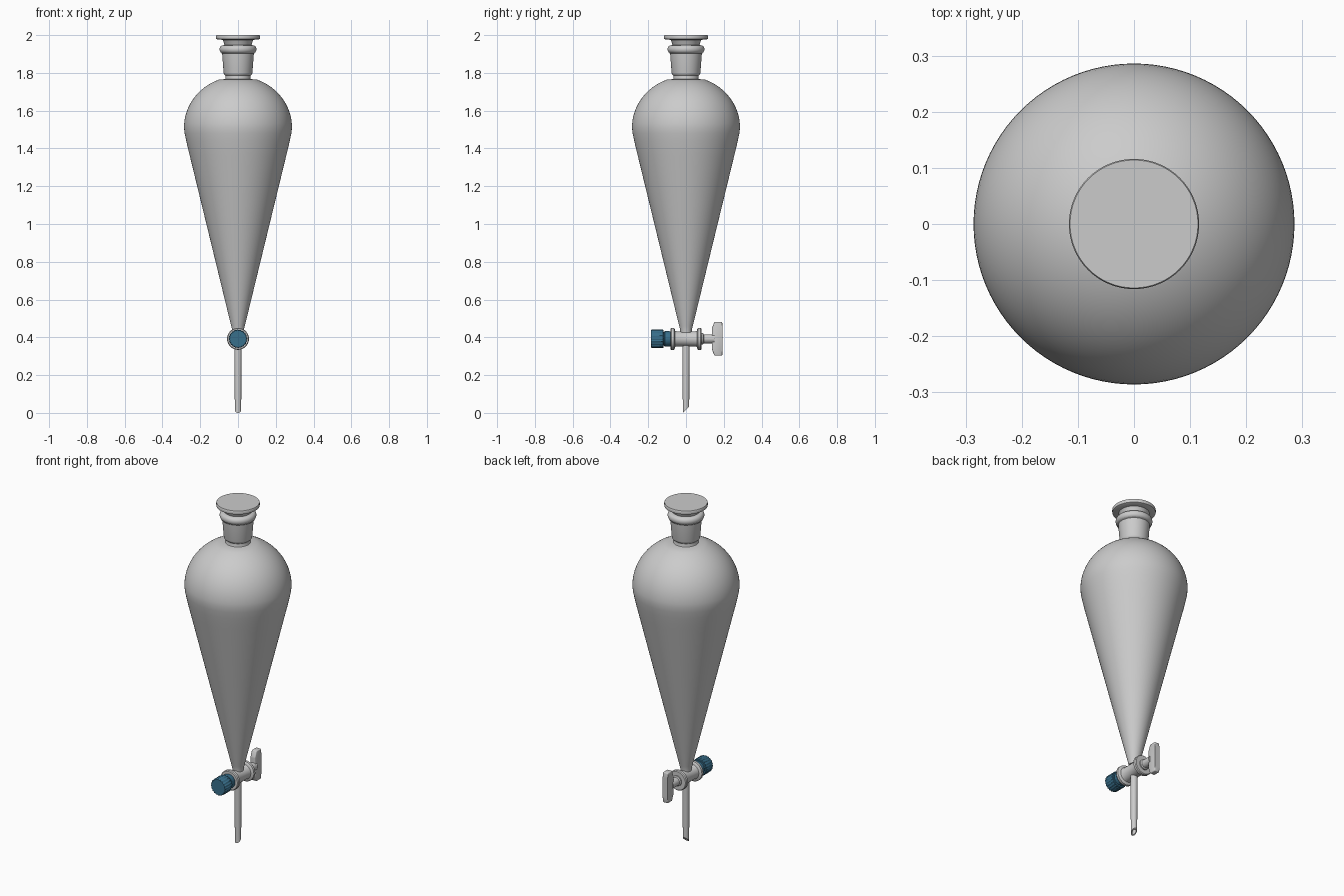
import bpy, bmesh
from math import sin, cos, pi, radians
from mathutils import Vector

if "Cube" in bpy.data.objects:
    bpy.data.objects.remove(bpy.data.objects["Cube"])

VALVE_Z = 0.392


def finish(name, bm, mat=None, angle=35):
    bmesh.ops.remove_doubles(bm, verts=bm.verts, dist=1e-5)
    bmesh.ops.recalc_face_normals(bm, faces=bm.faces)
    me = bpy.data.meshes.new(name)
    bm.to_mesh(me)
    bm.free()
    ob = bpy.data.objects.new(name, me)
    bpy.context.collection.objects.link(ob)
    if mat:
        me.materials.append(mat)
    bpy.ops.object.select_all(action='DESELECT')
    ob.select_set(True)
    bpy.context.view_layer.objects.active = ob
    bpy.ops.object.shade_smooth_by_angle(angle=radians(angle))
    return ob


def lathe(name, profile, axis='Z', n=64, rib=0, closed=False, mat=None, shape=None):
    """Spin (radius, height) points; rib sinks every second pair of sides."""
    bm = bmesh.new()
    rings = []
    for r, h in profile:
        ring = []
        for i in range(n):
            a = 2 * pi * i / n
            q = max(r - (rib if i % 4 > 1 else 0), 0)
            p = Vector((q * cos(a), q * sin(a), h))
            if axis == 'Y':
                p = Vector((p.x, h, p.y + VALVE_Z))
            if shape:
                p = shape(p)
            ring.append(bm.verts.new(p))
        rings.append(ring)
    pairs = list(zip(rings, rings[1:]))
    if closed:
        pairs.append((rings[-1], rings[0]))
    for a, b in pairs:
        for i in range(n):
            j = (i + 1) % n
            bm.faces.new((a[i], a[j], b[j], b[i]))
    return finish(name, bm, mat)


blue = bpy.data.materials.new("blue_plastic")
blue.diffuse_color = (0.04, 0.16, 0.26, 1)
blue.use_nodes = True
blue.node_tree.nodes["Principled BSDF"].inputs["Base Color"].default_value = blue.diffuse_color

# Pear-shaped flask: cone, elliptical shoulder, then the ground-joint neck
body = [(0, 0.425), (0.030, 0.425), (0.031, 0.44), (0.036, 0.46), (0.255, 1.36),
        (0.265, 1.40), (0.274, 1.44), (0.2825, 1.48)]
for i in range(17):
    a = radians(69.5) * i / 16
    body.append((0.286 * cos(a), 1.51 + 0.272 * sin(a)))
body += [(0.068, 1.767), (0.066, 1.772), (0.066, 1.785), (0.074, 1.792), (0.076, 1.80),
         (0.084, 1.902), (0.092, 1.906)]
for i in range(9):
    a = radians(-70 + 140 * i / 8)
    body.append((0.080 + 0.018 * cos(a), 1.925 + 0.021 * sin(a)))
body += [(0.072, 1.947), (0.062, 1.80), (0, 1.80)]
lathe("flask_body", body, n=96)

# Stopper with a flat flanged top
lathe("stopper", [(0, 1.82), (0.062, 1.82), (0.070, 1.945), (0.073, 1.95), (0.077, 1.968),
                  (0.082, 1.975), (0.108, 1.977), (0.115, 1.980), (0.116, 1.984),
                  (0.116, 1.997), (0.114, 2.0), (0, 2.0)])


# Hollow outlet stem with a slanted tip
def slant(p):
    if p.z < 0.001:
        p.z += (p.y + 0.017) * 0.95
    return p


lathe("outlet_stem", [(0.020, 0.37), (0.017, 0.05), (0.017, 0), (0.011, 0), (0.011, 0.05),
                      (0.011, 0.37)], n=32, closed=True, shape=slant)

# Valve barrel with a rounded collar at each end
half = [(0.040, 0.050), (0.043, 0.058), (0.053, 0.060), (0.058, 0.064), (0.058, 0.078),
        (0.054, 0.083), (0, 0.083)]
lathe("valve_barrel", [(r, -y) for r, y in reversed(half)] + half, axis='Y')

# Plug shaft leading to the handle
lathe("plug_shaft", [(0, 0.07), (0.030, 0.07), (0.030, 0.090), (0.024, 0.094), (0.024, 0.15),
                     (0, 0.15)], axis='Y', n=32)

# Tapered T handle
bm = bmesh.new()
upper = [(0.137, 0.055), (0.150, 0.089), (0.192, 0.089), (0.194, 0.06)]
outline = upper + [(y, -z) for y, z in reversed(upper)]
sides = [[bm.verts.new((x, y, VALVE_Z + z)) for y, z in outline] for x in (-0.016, 0.016)]
for s in sides:
    bm.faces.new(s)
for i in range(8):
    j = (i + 1) % 8
    bm.faces.new((sides[0][i], sides[0][j], sides[1][j], sides[1][i]))
bmesh.ops.bevel(bm, geom=list(bm.edges), offset=0.005, segments=3, affect='EDGES', profile=0.5)
finish("handle", bm)

# Blue retaining nut: plain washer and ribbed cap
lathe("nut_washer", [(0, -0.075), (0.038, -0.075), (0.041, -0.09), (0.041, -0.112),
                     (0.036, -0.116), (0.036, -0.13), (0, -0.13)], axis='Y', mat=blue)
lathe("ribbed_nut", [(0, -0.119), (0.046, -0.119), (0.049, -0.122), (0.049, -0.181),
                     (0.046, -0.185), (0, -0.185)], axis='Y', n=80, rib=0.0025, mat=blue)
